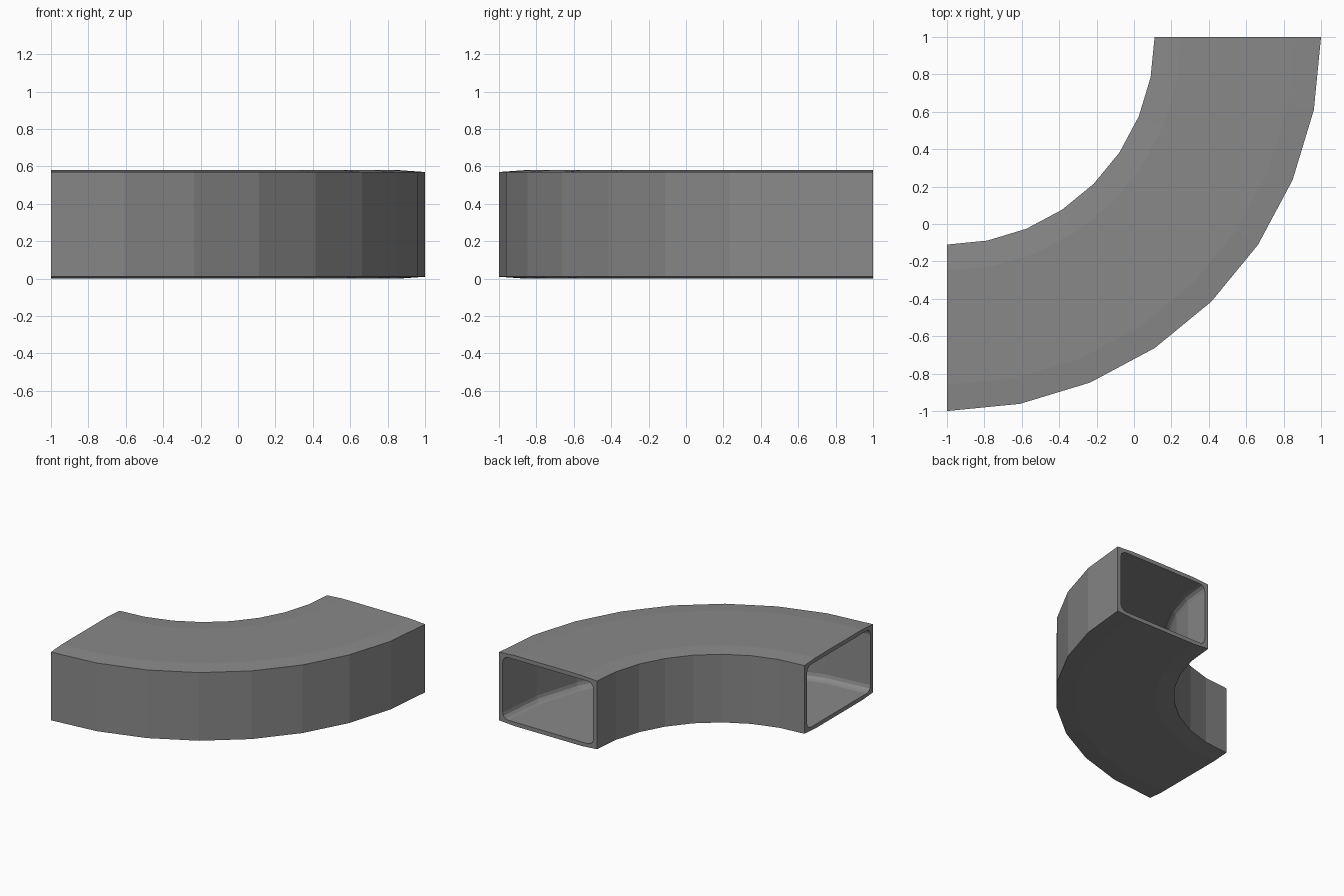
import bpy, bmesh, math

if "Cube" in bpy.data.objects:
    bpy.data.objects.remove(bpy.data.objects["Cube"])

SEGMENTS = 8            # facets around the quarter bend
CX, CY = -1.0, 1.0      # bend centre
R_IN, R_OUT, H = 1.11, 2.0, 0.58

grey = bpy.data.materials.new("mid_grey")
grey.diffuse_color = (0.25, 0.25, 0.25, 1)
grey.use_nodes = True
grey.node_tree.nodes["Principled BSDF"].inputs["Base Color"].default_value = grey.diffuse_color

# Outer section (radius, z): flat walls, faintly sloped near the corners
half = [(R_OUT, 0.57), (1.86, H), (1.25, H), (R_IN, 0.57)]
outer = half + [(r, H - z) for r, z in reversed(half)]

# Inner section: rounded rectangle, two points at every corner side
wall, rad, steps = 0.033, 0.05, 3


def corner(r, z, start):
    return [(r + rad * math.cos(math.radians(start + 90 * i / steps)),
             z + rad * math.sin(math.radians(start + 90 * i / steps)))
            for i in range(steps + 1)]


lo, hi = R_IN + wall + rad, R_OUT - wall - rad
bot, top = wall + rad, H - wall - rad
inner = (corner(hi, top, 0) + corner(lo, top, 90)
         + corner(lo, bot, 180) + corner(hi, bot, 270))

bm = bmesh.new()


def sweep(profile, flip):
    """Sweep a closed section round the bend; return its two end loops."""
    rings = []
    for s in range(SEGMENTS + 1):
        a = -math.pi / 2 + math.pi / 2 * s / SEGMENTS
        rings.append([bm.verts.new((CX + r * math.cos(a), CY + r * math.sin(a), z))
                      for r, z in profile])
    n = len(profile)
    for a, b in zip(rings, rings[1:]):
        for i in range(n):
            j = (i + 1) % n
            f = [a[i], b[i], b[j], a[j]]
            bm.faces.new(f[::-1] if flip else f)
    return rings[0], rings[-1]


outer_ends = sweep(outer, True)
inner_ends = sweep(inner, False)

# End rims: each outer side joined to the nearest inner corner points
k = steps + 1
for o, i, flip in zip(outer_ends, inner_ends, (False, True)):
    def face(*v):
        bm.faces.new(v[::-1] if flip else v)
    for c, oc in enumerate((0, 3, 4, 7)):
        arc = i[c * k:(c + 1) * k]
        for p, q in zip(arc, arc[1:]):
            face(o[oc], q, p)
        nxt = i[((c + 1) * k) % len(i)]
        last = arc[-1]
        if c in (0, 2):     # top and bottom walls, with their slope points
            face(o[oc], o[oc + 1], last)
            face(o[oc + 1], o[oc + 2], nxt, last)
            face(o[oc + 2], o[oc + 3], nxt)
        else:               # side walls
            face(o[oc], o[(oc + 1) % 8], nxt, last)

bmesh.ops.recalc_face_normals(bm, faces=bm.faces)
mesh = bpy.data.meshes.new("duct_bend")
bm.to_mesh(mesh)
bm.free()
mesh.materials.append(grey)
duct = bpy.data.objects.new("duct_bend", mesh)
bpy.context.collection.objects.link(duct)
